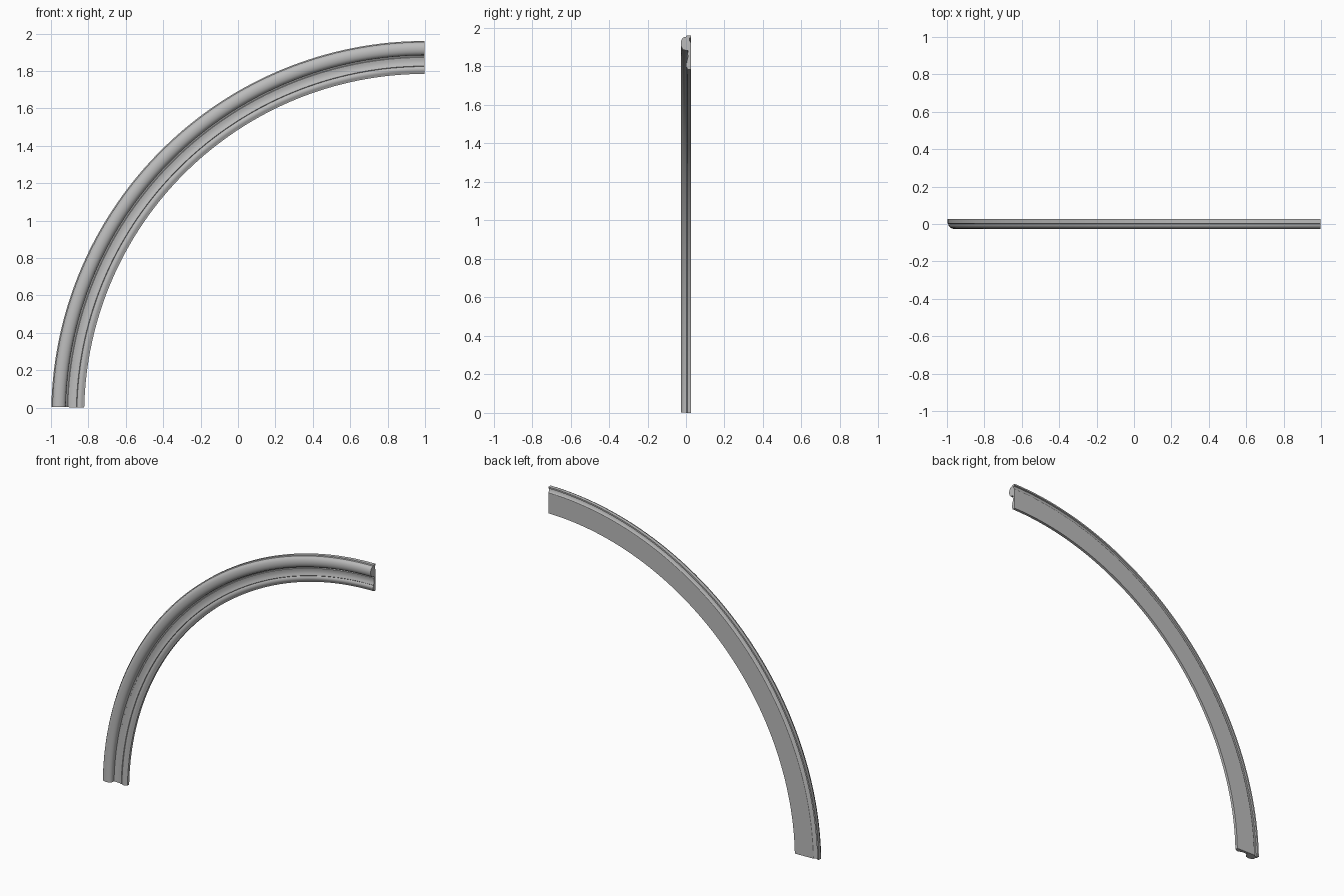
import bpy
import bmesh
import math

if "Cube" in bpy.data.objects:
    bpy.data.objects.remove(bpy.data.objects["Cube"], do_unlink=True)

# Arc of the quarter arch, in the xz plane
CX, CZ, RADIUS = 1.0, -0.038, 2.0
START, END, STEPS = math.radians(178.75), math.radians(90.1), 64

# Moulding cross-section: (inset from outer rim, depth y)
rim = [(0.0, 0.027), (0.0, 0.003), (0.006, 0.0)]
roll = [(0.041 - 0.035 * math.cos(math.radians(a)),
         -0.003 - 0.024 * math.sin(math.radians(a))) for a in range(0, 181, 20)]
valley = [(0.077, 0.009), (0.085, 0.012)]
cove = [(0.088, 0.007), (0.098, 0.009), (0.11, 0.010), (0.122, 0.008), (0.134, 0.003)]
bead = [(0.137, 0.006), (0.142, 0.001), (0.152, -0.001), (0.162, 0.001), (0.168, 0.006)]
inner_edge = [(0.176, 0.008), (0.176, 0.027)]
back_groove = [(0.038, 0.027), (0.026, 0.018), (0.012, 0.017), (0.01, 0.027)]
profile = rim + roll + valley + cove + bead + inner_edge + back_groove

# Sweep the section along the arc
bm = bmesh.new()
rings = []
for i in range(STEPS + 1):
    a = START + (END - START) * i / STEPS
    rings.append([bm.verts.new((CX + (RADIUS - o) * math.cos(a), y,
                                CZ + (RADIUS - o) * math.sin(a)))
                  for o, y in profile])
n = len(profile)
for r, s in zip(rings, rings[1:]):
    for j in range(n):
        k = (j + 1) % n
        bm.faces.new((r[j], r[k], s[k], s[j]))

# End caps
bm.faces.new(rings[0])
bm.faces.new(rings[-1])
bmesh.ops.recalc_face_normals(bm, faces=bm.faces)

# Rest on the ground, centred
for axis in range(3):
    vals = [v.co[axis] for v in bm.verts]
    shift = min(vals) if axis == 2 else (min(vals) + max(vals)) / 2
    for v in bm.verts:
        v.co[axis] -= shift

mesh = bpy.data.meshes.new("arch_moulding")
bm.to_mesh(mesh)
bm.free()
arch = bpy.data.objects.new("arch_moulding", mesh)
bpy.context.collection.objects.link(arch)

# Plain grey finish
grey = bpy.data.materials.new("plain_grey")
grey.use_nodes = True
colour = (0.5, 0.5, 0.5, 1.0)
grey.diffuse_color = colour
grey.node_tree.nodes["Principled BSDF"].inputs["Base Color"].default_value = colour
mesh.materials.append(grey)

bpy.ops.object.select_all(action="DESELECT")
arch.select_set(True)
bpy.context.view_layer.objects.active = arch
bpy.ops.object.shade_smooth_by_angle(angle=math.radians(35))
